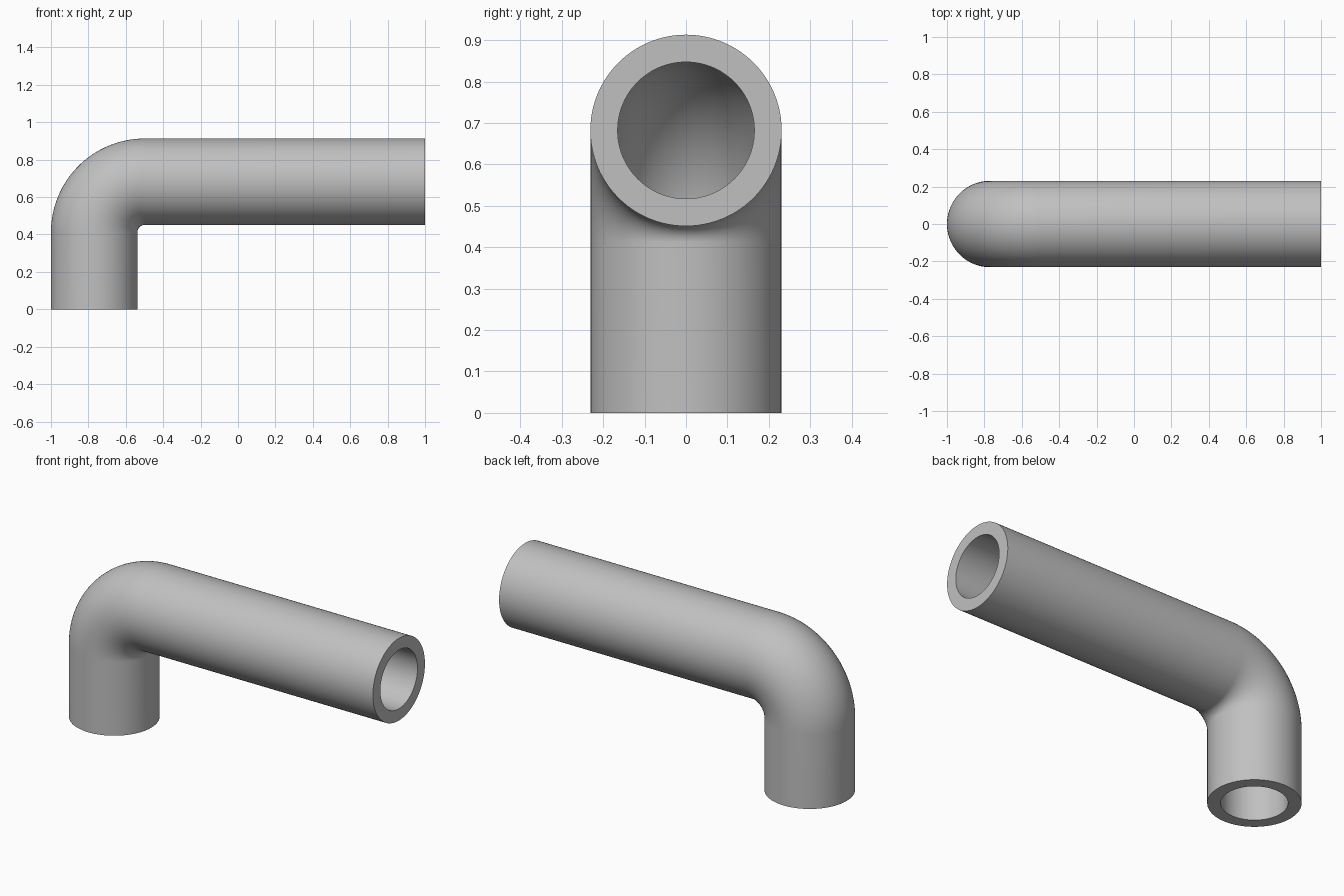
import bpy, bmesh
from math import sin, cos, pi
from mathutils import Vector

cube = bpy.data.objects.get("Cube")
if cube:
    bpy.data.objects.remove(cube)

OUTER, INNER = 0.231, 0.165      # pipe radii
BEND = 0.27                      # centreline bend radius
AXIS_X, AXIS_Z = -0.769, 0.682   # leg axis and arm axis
SIDES, STEPS = 96, 32

grey = bpy.data.materials.new("plain grey")
grey.use_nodes = True
color = (0.53, 0.53, 0.53, 1)
grey.diffuse_color = color
grey.node_tree.nodes["Principled BSDF"].inputs["Base Color"].default_value = color

# Centreline stations: position and angle, from the foot, round the bend, to the open arm
stations = [(Vector((AXIS_X, 0, 0)), 0)]
for i in range(STEPS + 1):
    a = i / STEPS * pi / 2
    stations.append((Vector((AXIS_X + BEND * (1 - cos(a)), 0,
                             AXIS_Z - BEND + BEND * sin(a))), a))
stations.append((Vector((1, 0, AXIS_Z)), pi / 2))

bm = bmesh.new()


def ring(center, angle, radius):
    side = Vector((cos(angle), 0, -sin(angle)))
    across = Vector((0, 1, 0))
    turns = [2 * pi * k / SIDES for k in range(SIDES)]
    return [bm.verts.new(center + radius * (cos(t) * side + sin(t) * across)) for t in turns]


def bridge(a, b):
    for k in range(SIDES):
        n = (k + 1) % SIDES
        bm.faces.new((a[k], a[n], b[n], b[k]))


# Outer wall, bore and the two flat end rims
outer = [ring(c, a, OUTER) for c, a in stations]
bore = [ring(c, a, INNER) for c, a in stations]
for wall in (outer, bore):
    for a, b in zip(wall, wall[1:]):
        bridge(a, b)
for end in (0, -1):
    bridge(outer[end], bore[end])
bmesh.ops.recalc_face_normals(bm, faces=bm.faces)

mesh = bpy.data.meshes.new("elbow_pipe")
bm.to_mesh(mesh)
bm.free()
mesh.materials.append(grey)
pipe = bpy.data.objects.new("elbow_pipe", mesh)
bpy.context.collection.objects.link(pipe)

bpy.ops.object.select_all(action='DESELECT')
pipe.select_set(True)
bpy.context.view_layer.objects.active = pipe
bpy.ops.object.shade_smooth_by_angle(angle=pi / 6)
